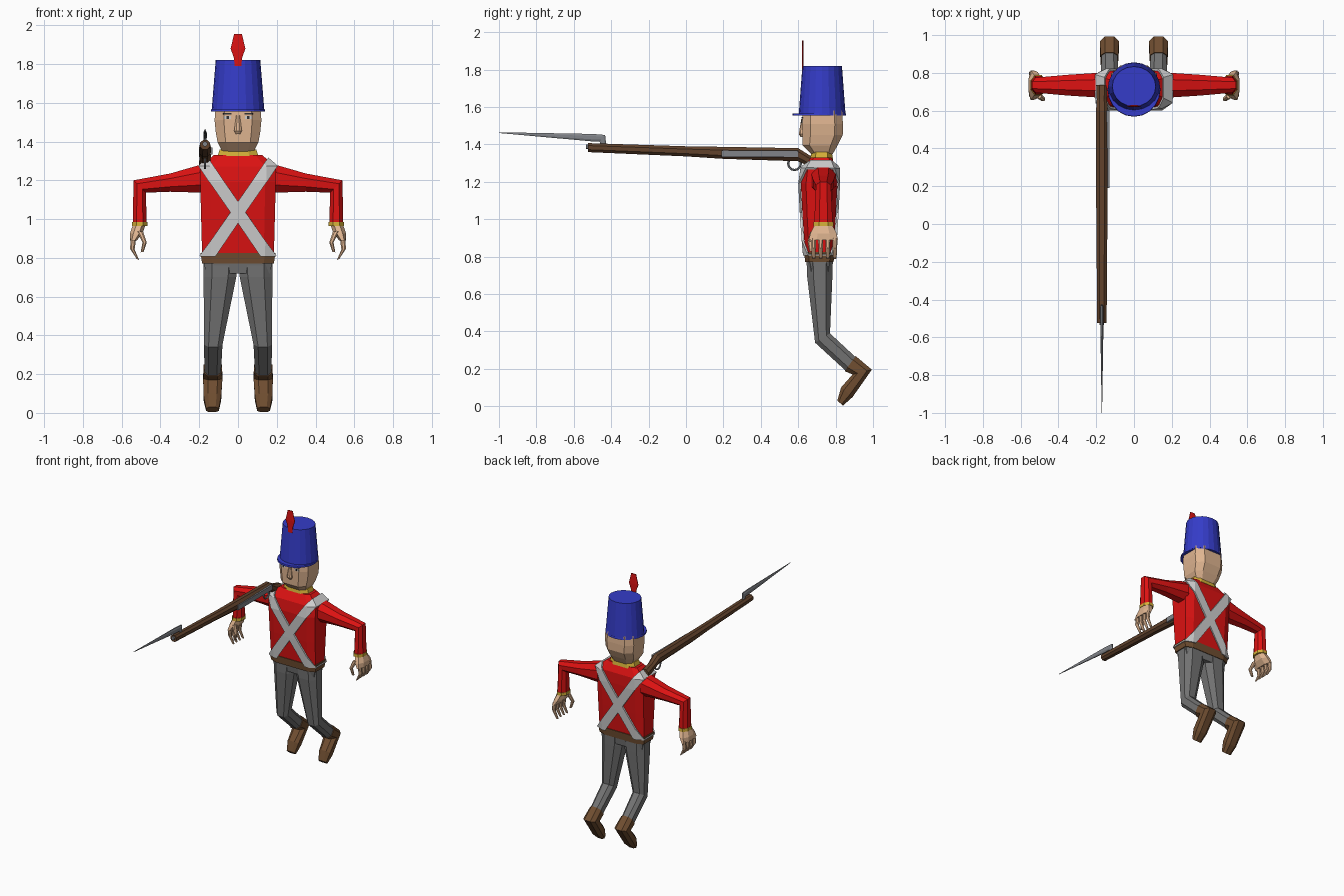
import bpy, bmesh, math
from mathutils import Vector, Matrix

if "Cube" in bpy.data.objects:
    bpy.data.objects.remove(bpy.data.objects["Cube"])


def material(name, r, g, b):
    m = bpy.data.materials.new(name)
    m.diffuse_color = (r, g, b, 1)
    m.use_nodes = True
    m.node_tree.nodes["Principled BSDF"].inputs["Base Color"].default_value = m.diffuse_color
    return m


RED = material("coat red", 0.72, 0.006, 0.006)
BLUE = material("hat blue", 0.035, 0.045, 0.58)
GREY = material("trouser grey", 0.17, 0.17, 0.17)
WHITE = material("strap white", 0.62, 0.62, 0.62)
BROWN = material("leather brown", 0.16, 0.075, 0.03)
WOOD = material("stock wood", 0.12, 0.055, 0.025)
GOLD = material("trim yellow", 0.66, 0.43, 0.04)
SKIN = material("skin", 0.74, 0.46, 0.28)
STEEL = material("steel", 0.22, 0.23, 0.25)
DARK = material("dark", 0.03, 0.03, 0.035)


def finish(bm, name, mat, mirror=False):
    bmesh.ops.recalc_face_normals(bm, faces=bm.faces)
    me = bpy.data.meshes.new(name)
    bm.to_mesh(me)
    bm.free()
    me.materials.append(mat)
    ob = bpy.data.objects.new(name, me)
    bpy.context.collection.objects.link(ob)
    if mirror:
        ob.modifiers.new("mirror", 'MIRROR')
    return ob


def loft_bm(secs, axis='Z', k=0.45, caps=True, grow=0.0):
    """Skin chamfered rectangles: (x, y, z, half width, half depth, tilt in degrees)."""
    bm = bmesh.new()
    rings = []
    for x, y, z, a, b, *t in secs:
        t = math.radians(t[0]) if t else 0
        a, b = a + grow, b + grow
        u = Vector((0, 1, 0)) if axis == 'X' else Vector((1, 0, 0))
        v = Vector({'X': (math.sin(t), 0, math.cos(t)),
                    'Y': (0, math.sin(t), math.cos(t)),
                    'Z': (0, math.cos(t), math.sin(t))}[axis])
        shape = [(1, -k), (1, k), (k, 1), (-k, 1), (-1, k), (-1, -k), (-k, -1), (k, -1)]
        rings.append([bm.verts.new(Vector((x, y, z)) + u * a * p + v * b * q) for p, q in shape])
    for r, s in zip(rings, rings[1:]):
        for i in range(8):
            j = (i + 1) % 8
            bm.faces.new((r[i], r[j], s[j], s[i]))
    if caps:
        bm.faces.new(rings[0])
        bm.faces.new(rings[-1])
    return bm


def loft(name, mat, secs, axis='Z', k=0.45, mirror=False):
    return finish(loft_bm(secs, axis, k), name, mat, mirror)


def box(name, mat, centre, size, mirror=False):
    bm = bmesh.new()
    bmesh.ops.create_cube(bm, size=1, matrix=Matrix.Translation(centre) @ Matrix.Diagonal((*size, 1)))
    return finish(bm, name, mat, mirror)


def cone(name, mat, centre, r1, r2, depth, ysc):
    bm = bmesh.new()
    bmesh.ops.create_cone(bm, cap_ends=True, segments=20, radius1=r1, radius2=r2, depth=depth,
                          matrix=Matrix.Translation(centre) @ Matrix.Diagonal((1, ysc, 1, 1)))
    return finish(bm, name, mat)


# Coat body, belt and collar
torso = [(0, .713, .81, .185, .075), (0, .712, 1.0, .19, .088), (0, .712, 1.19, .195, .098),
         (0, .717, 1.27, .195, .092), (0, .723, 1.33, .125, .055)]
loft("coat_body", RED, torso, k=0.72)
loft("belt", BROWN, [(0, .713, .77, .185, .076), (0, .713, .825, .193, .081)], k=0.72)
loft("collar", GOLD, [(0, .725, 1.318, .108, .062), (0, .725, 1.36, .094, .054)], k=0.55)

# Crossed straps: slices of a slightly enlarged coat
for side, s in (("left", 1), ("right", -1)):
    bm = loft_bm(torso, k=0.72, grow=0.008)
    n = Vector((.44 * s, 0, -.305)).normalized()
    for d in (n, -n):
        bmesh.ops.bisect_plane(bm, geom=bm.verts[:] + bm.edges[:] + bm.faces[:],
                               plane_co=Vector((0, 0, 1.035)) + d * .032, plane_no=d * 1.0,
                               clear_outer=True)
    strap = finish(bm, "cross_strap_" + side, WHITE)
    # reverse lean of each slice comes from the sign of s
    mod = strap.modifiers.new("thickness", 'SOLIDIFY')
    mod.thickness, mod.offset = 0.012, 0

# Head, nose, eyes and brows
loft("head", SKIN, [(0, .727, 1.345, .08, .055), (0, .717, 1.395, .105, .094), (0, .73, 1.45, .115, .108),
                    (0, .73, 1.51, .121, .109), (0, .73, 1.58, .115, .105)], k=0.6)
loft("nose", SKIN, [(0, .622, 1.44, .012, .01), (0, .617, 1.455, .02, .014), (0, .624, 1.535, .009, .008)])
box("eye_white", WHITE, (.055, .621, 1.523), (.036, .006, .016), True)
box("eye_pupil", DARK, (.053, .619, 1.523), (.012, .006, .015), True)
box("eyebrow", DARK, (.056, .621, 1.543), (.044, .007, .008), True)

# Hat with visor and plume
cone("hat", BLUE, (0, .728, 1.69), .136, .115, .26, .92)
cone("hat_visor", BLUE, (0, .712, 1.56), .14, .138, .012, 1.03)
loft("plume", RED, [(0, .624, 1.79, .017, .004), (0, .624, 1.83, .021, .004),
                    (0, .624, 1.88, .038, .005), (0, .624, 1.955, .02, .003)])

# Sleeves bend at the elbow, then cuffs and hands
loft("sleeve", RED, [(.18, .735, 1.21, .066, .074), (.35, .735, 1.188, .055, .047),
                     (.507, .735, 1.168, .04, .045, 45), (.507, .735, .975, .05, .036, 90)], 'X', mirror=True)
loft("cuff", GOLD, [(.507, .735, .985, .053, .039, 90), (.507, .735, .963, .054, .04, 90)], 'X', mirror=True)
loft("palm", SKIN, [(.51, .735, .97, .047, .032, 90), (.525, .735, .925, .07, .033, 90),
                    (.54, .735, .89, .078, .018, 90)], 'X', mirror=True)
for i in range(4):
    y = .682 + i * .038
    loft("finger_%d" % (i + 1), SKIN, [(.54, y, .90, .014, .014, 90), (.545, y, .845, .012, .012, 80),
                                       (.517, y, .792, .009, .008, 60)], 'X', mirror=True)
loft("thumb", SKIN, [(.505, .68, .935, .015, .016, 90), (.482, .662, .88, .012, .011, 90),
                     (.494, .668, .83, .009, .008, 100)], 'X', mirror=True)

# Trousers with bent knees, and boots
loft("hips", GREY, [(0, .715, .72, .165, .064), (0, .714, .785, .178, .072)], k=0.72)
loft("trouser_leg", GREY, [(.09, .715, .775, .088, .07), (.093, .715, .70, .084, .068),
                           (.128, .73, .365, .048, .047, 32), (.13, .885, .222, .042, .045, 54)],
     k=0.5, mirror=True)
loft("boot", BROWN, [(.13, .878, .228, .047, .05, 54), (.13, .942, .183, .05, .053, 14),
                     (.132, .86, .075, .045, .04, -40), (.132, .824, .017, .033, .02, -42)],
     k=0.5, mirror=True)

# Musket: stock, lock plate, trigger guard and bayonet
GX = -.17
loft("musket_stock", WOOD, [(GX, -.525, 1.383, .025, .024), (GX, 0, 1.363, .029, .027),
                            (GX, .2, 1.355, .031, .032), (GX, .6, 1.345, .031, .035),
                            (GX, .66, 1.312, .027, .03), (GX, .735, 1.285, .03, .036)], 'Y')
loft("musket_barrel", STEEL, [(GX, -.535, 1.387, .012, .012), (GX, -.5, 1.387, .012, .012)], 'Y')
box("lock_plate", STEEL, (-.138, .395, 1.35), (.014, .41, .036))
bpy.ops.mesh.primitive_torus_add(major_segments=12, minor_segments=6, major_radius=.034, minor_radius=.006,
                                 location=(GX, .58, 1.297), rotation=(0, math.pi / 2, 0))
guard = bpy.context.object
guard.name = "trigger_guard"
guard.data.materials.append(STEEL)
loft("bayonet", STEEL, [(GX, -.44, 1.39, .008, .014, 90), (GX, -.447, 1.433, .009, .023, 40),
                        (GX, -.5, 1.436, .009, .02), (GX, -1, 1.463, .001, .002)], 'Y')
